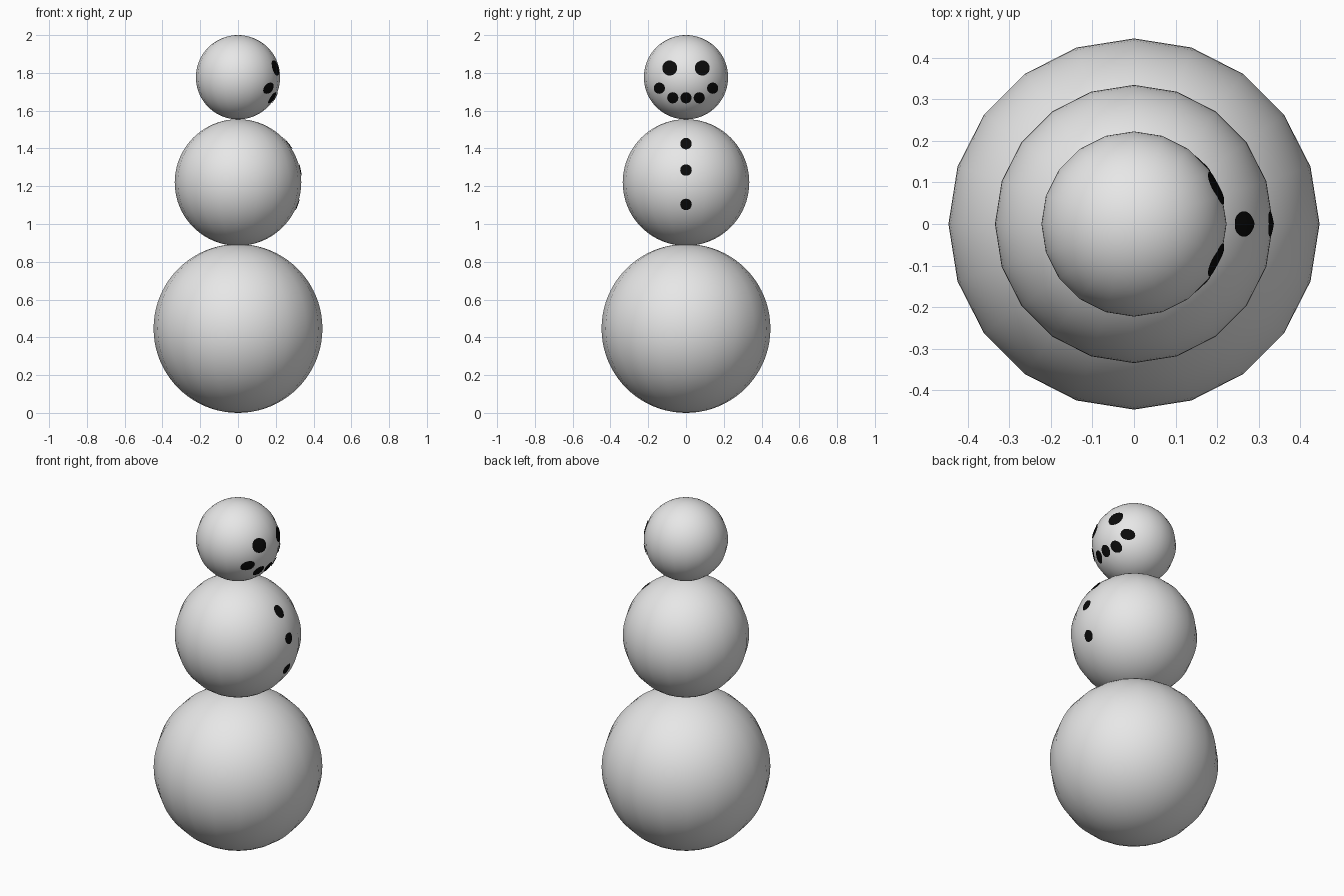
import bpy, bmesh, math
from mathutils import Vector
from mathutils.bvhtree import BVHTree

if "Cube" in bpy.data.objects:
    bpy.data.objects.remove(bpy.data.objects["Cube"])


def material(name, rgb):
    m = bpy.data.materials.new(name)
    m.diffuse_color = (*rgb, 1)
    m.use_nodes = True
    m.node_tree.nodes["Principled BSDF"].inputs["Base Color"].default_value = m.diffuse_color
    return m


SNOW = material("snow white", (0.8, 0.8, 0.8))
COAL = material("coal black", (0.003, 0.003, 0.003))


def finish(bm, name, mat):
    for f in bm.faces:
        f.smooth = True
    me = bpy.data.meshes.new(name)
    bm.to_mesh(me)
    bm.free()
    me.materials.append(mat)
    ob = bpy.data.objects.new(name, me)
    bpy.context.collection.objects.link(ob)
    return ob


def snowball(name, radius, z):
    """20-sided ball with a fine vertical profile; returns its surface tree."""
    bm = bmesh.new()
    bmesh.ops.create_uvsphere(bm, u_segments=20, v_segments=40, radius=radius)
    bmesh.ops.translate(bm, verts=bm.verts, vec=(0, 0, z))
    tree = BVHTree.FromBMesh(bm)
    finish(bm, name, SNOW)
    return tree


def coal_spot(name, tree, y, z, radius, rings=5, sides=24):
    """Thin round patch, projected along x onto the +x side of a ball."""
    bm = bmesh.new()

    def point(dy, dz):
        hit, normal, _, _ = tree.ray_cast(Vector((2, y + dy + 1e-5, z + dz + 1e-5)),
                                          Vector((-1, 0, 0)))
        return bm.verts.new(hit + normal * 0.004)

    centre = point(0, 0)
    loops = []
    for i in range(1, rings + 1):
        r = radius * i / rings
        loops.append([point(r * math.cos(math.tau * k / sides),
                            r * math.sin(math.tau * k / sides)) for k in range(sides)])
    for k in range(sides):
        n = (k + 1) % sides
        bm.faces.new((centre, loops[0][k], loops[0][n]))
        for a, b in zip(loops, loops[1:]):
            bm.faces.new((a[k], b[k], b[n], a[n]))
    finish(bm, name, COAL)


# Three stacked balls
snowball("bottom_ball", 0.447, 0.447)
middle = snowball("middle_ball", 0.335, 1.22)
head = snowball("head_ball", 0.223, 1.777)

# Eyes and mouth on the head
for side, s in (("left", 1), ("right", -1)):
    coal_spot(f"eye_{side}", head, s * 0.085, 1.825, 0.039)
    coal_spot(f"mouth_outer_{side}", head, s * 0.139, 1.72, 0.029)
    coal_spot(f"mouth_inner_{side}", head, s * 0.069, 1.67, 0.029)
coal_spot("mouth_centre", head, 0, 1.67, 0.029)

# Buttons down the chest
for i, z in enumerate((1.423, 1.285, 1.105)):
    coal_spot(f"button_{i + 1}", middle, 0, z, 0.03)
